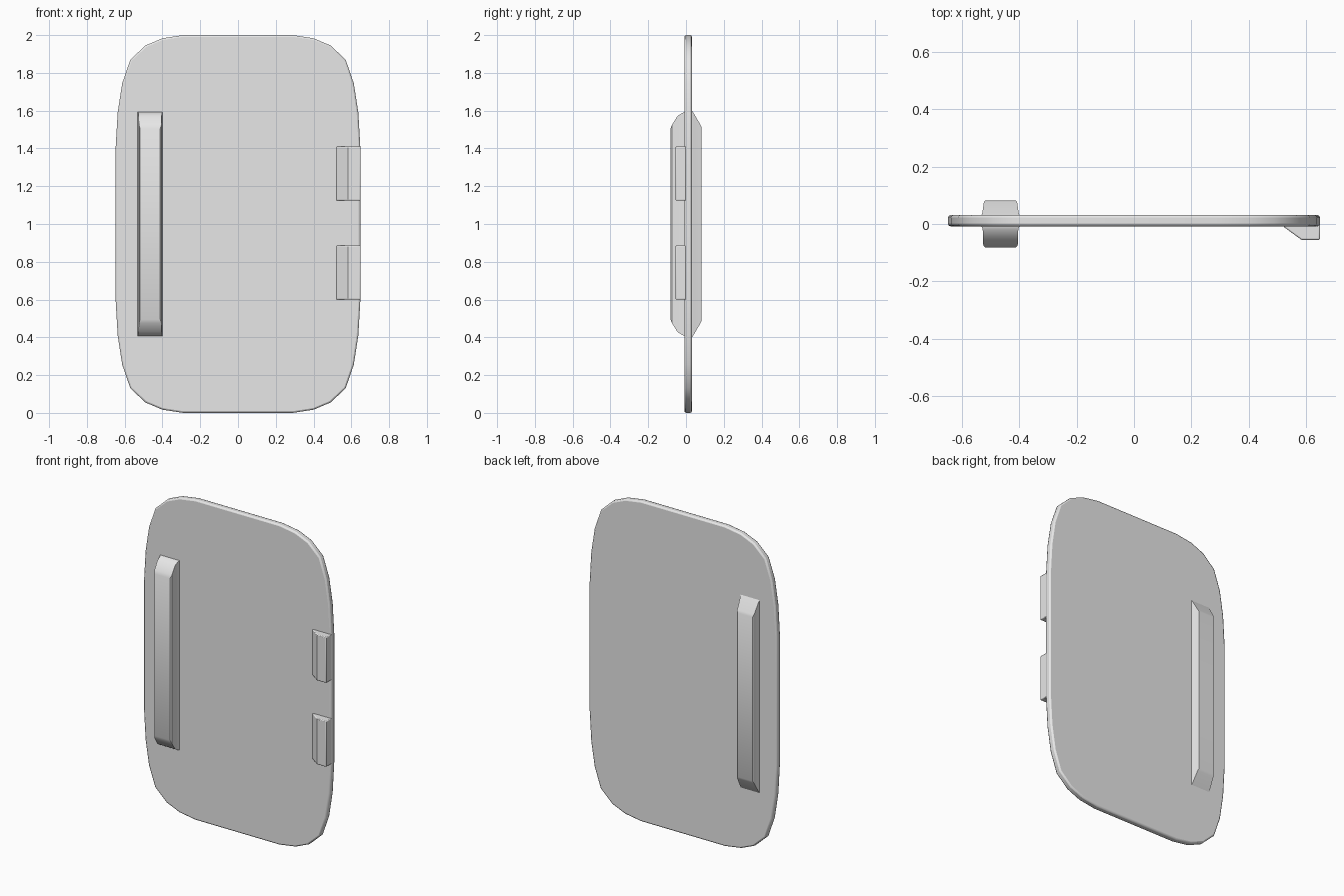
import bpy
import bmesh
import math

cube = bpy.data.objects.get("Cube")
if cube:
    bpy.data.objects.remove(cube, do_unlink=True)

# Single painted-metal colour
grey = bpy.data.materials.new("light_grey")
grey.use_nodes = True
colour = (0.8, 0.8, 0.8, 1.0)
grey.diffuse_color = colour
grey.node_tree.nodes["Principled BSDF"].inputs["Base Color"].default_value = colour


def loft(name, rings, bevel=0.0, segments=2, angle=30):
    """Skin equal-length rings of points and cap both ends."""
    bm = bmesh.new()
    loops = [[bm.verts.new(p) for p in ring] for ring in rings]
    count = len(loops[0])
    for a, b in zip(loops, loops[1:]):
        for i in range(count):
            j = (i + 1) % count
            bm.faces.new((a[i], a[j], b[j], b[i]))
    bm.faces.new(loops[0])
    bm.faces.new(loops[-1])
    bmesh.ops.recalc_face_normals(bm, faces=bm.faces[:])
    mesh = bpy.data.meshes.new(name)
    bm.to_mesh(mesh)
    bm.free()
    mesh.materials.append(grey)
    obj = bpy.data.objects.new(name, mesh)
    bpy.context.collection.objects.link(obj)
    if bevel:
        mod = obj.modifiers.new("rounded_edges", "BEVEL")
        mod.width = bevel
        mod.segments = segments
        mod.limit_method = "ANGLE"
        mod.angle_limit = math.radians(40)
    bpy.ops.object.select_all(action="DESELECT")
    obj.select_set(True)
    bpy.context.view_layer.objects.active = obj
    bpy.ops.object.shade_smooth_by_angle(angle=math.radians(angle))
    return obj


# Door panel: one corner mirrored to all four
corner = [(0.648, 0.4), (0.637, 0.59), (0.613, 0.745), (0.57, 0.87),
          (0.49, 0.945), (0.4, 0.983), (0.29, 1.0)]
right_side = [(x, -z) for x, z in reversed(corner)] + corner
outline = right_side + [(-x, -z) for x, z in right_side]
loft("door_panel", [[(x, y, z + 1) for x, z in outline] for y in (-0.008, 0.031)],
     bevel=0.009)


# Handles: each step is depth, half width, half height
def handle(name, steps):
    rings = [[(-0.465 + sx * w, y, 1 + sz * h)
              for sx, sz in ((-1, -1), (1, -1), (1, 1), (-1, 1))]
             for y, w, h in steps]
    loft(name, rings, angle=35)


handle("front_handle", [(0.0, 0.067, 0.592), (-0.008, 0.066, 0.592),
                        (-0.018, 0.062, 0.588), (-0.045, 0.061, 0.572),
                        (-0.074, 0.06, 0.525), (-0.0825, 0.053, 0.505)])
handle("back_handle", [(0.02, 0.067, 0.602), (0.031, 0.066, 0.602),
                       (0.04, 0.063, 0.588), (0.076, 0.058, 0.526),
                       (0.0825, 0.053, 0.512)])

# Hinges: wedge profile drawn upwards
wedge = [(0.52, 0.0), (0.52, -0.009), (0.583, -0.055), (0.648, -0.055), (0.648, 0.0)]
for label, middle in (("lower", 0.743), ("upper", 1.267)):
    loft(label + "_hinge",
         [[(x, y, middle + s * 0.143) for x, y in wedge] for s in (-1, 1)],
         bevel=0.008)
